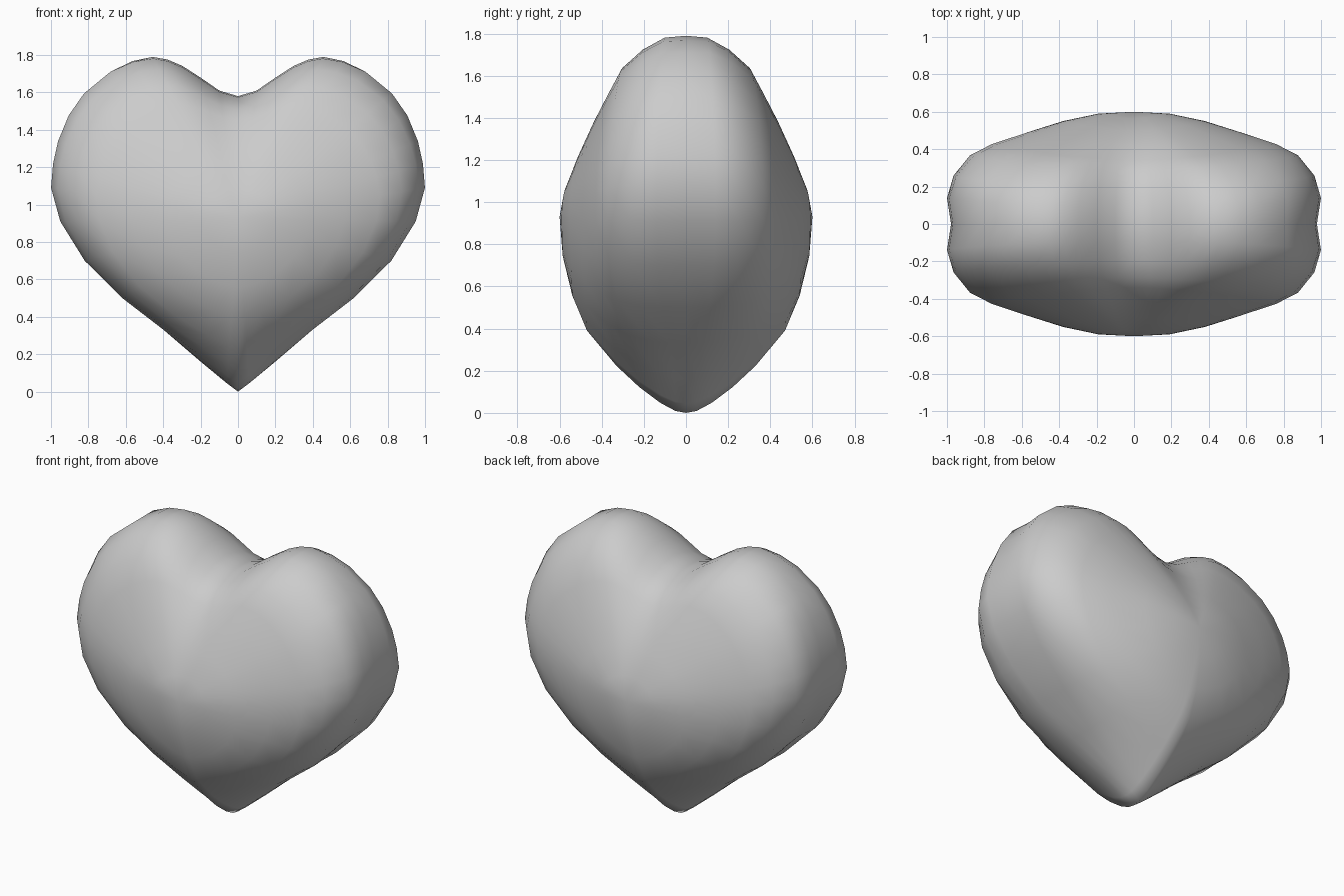
import bpy, bmesh, math

if "Cube" in bpy.data.objects:
    bpy.data.objects.remove(bpy.data.objects["Cube"])

# Right half of the heart outline (x, z), from notch to bottom tip
HALF = [(0, 1.58), (.1, 1.61), (.2, 1.68), (.3, 1.745), (.38, 1.78), (.46, 1.795),
        (.57, 1.775), (.69, 1.72), (.83, 1.6), (.91, 1.48), (.965, 1.34), (.99, 1.22),
        (1, 1.09), (.95, .91), (.82, .70), (.62, .5), (.4, .33), (.2, .16), (.06, .045), (0, 0)]
OUTLINE = HALF + [(-x, z) for x, z in HALF[-2:0:-1]]
ZC = .93

# Puffiness: (fraction of outline, half depth) toward the sides, tip and lobes
SIDE = [(.2, .59), (.4, .55), (.6, .49), (.78, .43), (.89, .37), (.97, .26), (1, .14), (.98, 0)]
TIP = [(.2, .585), (.4, .54), (.58, .47), (.76, .33), (.87, .22), (.95, .12), (.99, .05), (1, 0)]
LOBE = [(.2, .565), (.4, .5), (.6, .42), (.75, .34), (.85, .285), (.93, .19), (.985, .09), (1, 0)]


def ring_point(x, z, k, sign):
    """Point on ring k: round near the middle, heart shaped at the rim."""
    dx, dz = x, z - ZC
    r = math.hypot(dx, dz)
    c, s = dx / r, dz / r
    ends = LOBE if s > 0 else TIP
    w = c * c
    f = w * SIDE[k][0] + (1 - w) * ends[k][0]
    y = w * SIDE[k][1] + (1 - w) * ends[k][1]
    rz = .76 if s > 0 else .93
    oval = 1 / math.hypot(c / .95, s / rz)
    m = f * f
    rad = f * (oval * (1 - m) + r * m)
    return (c * rad, sign * y, ZC + s * rad)


def make_heart(name, inset=0.0, inside_out=False):
    bm = bmesh.new()
    n = len(SIDE)
    layers = [(k, -1) for k in range(n)] + [(k, 1) for k in range(n - 2, -1, -1)]
    rings = [[bm.verts.new(ring_point(x, z, k, sg)) for x, z in OUTLINE] for k, sg in layers]
    count = len(OUTLINE)
    for a, b in zip(rings, rings[1:]):
        for i in range(count):
            j = (i + 1) % count
            bm.faces.new((a[i], a[j], b[j], b[i]))
    # Front and back centres
    for ring, y in ((rings[0], -.6), (rings[-1], .6)):
        mid = bm.verts.new((0, y, ZC))
        for i in range(count):
            bm.faces.new((mid, ring[i], ring[(i + 1) % count]))
    bmesh.ops.recalc_face_normals(bm, faces=bm.faces[:])
    bm.normal_update()
    moved = [(v, v.co - v.normal * inset) for v in bm.verts]
    for v, co in moved:
        v.co = co
    if inside_out:
        bmesh.ops.reverse_faces(bm, faces=bm.faces[:])
    for f in bm.faces:
        f.smooth = True
    mesh = bpy.data.meshes.new(name)
    bm.to_mesh(mesh)
    bm.free()
    obj = bpy.data.objects.new(name, mesh)
    bpy.context.collection.objects.link(obj)


# Heart body, and the thin inward-facing shell that outlines it
make_heart("heart_body", inset=.022)
make_heart("outline_shell", inside_out=True)
